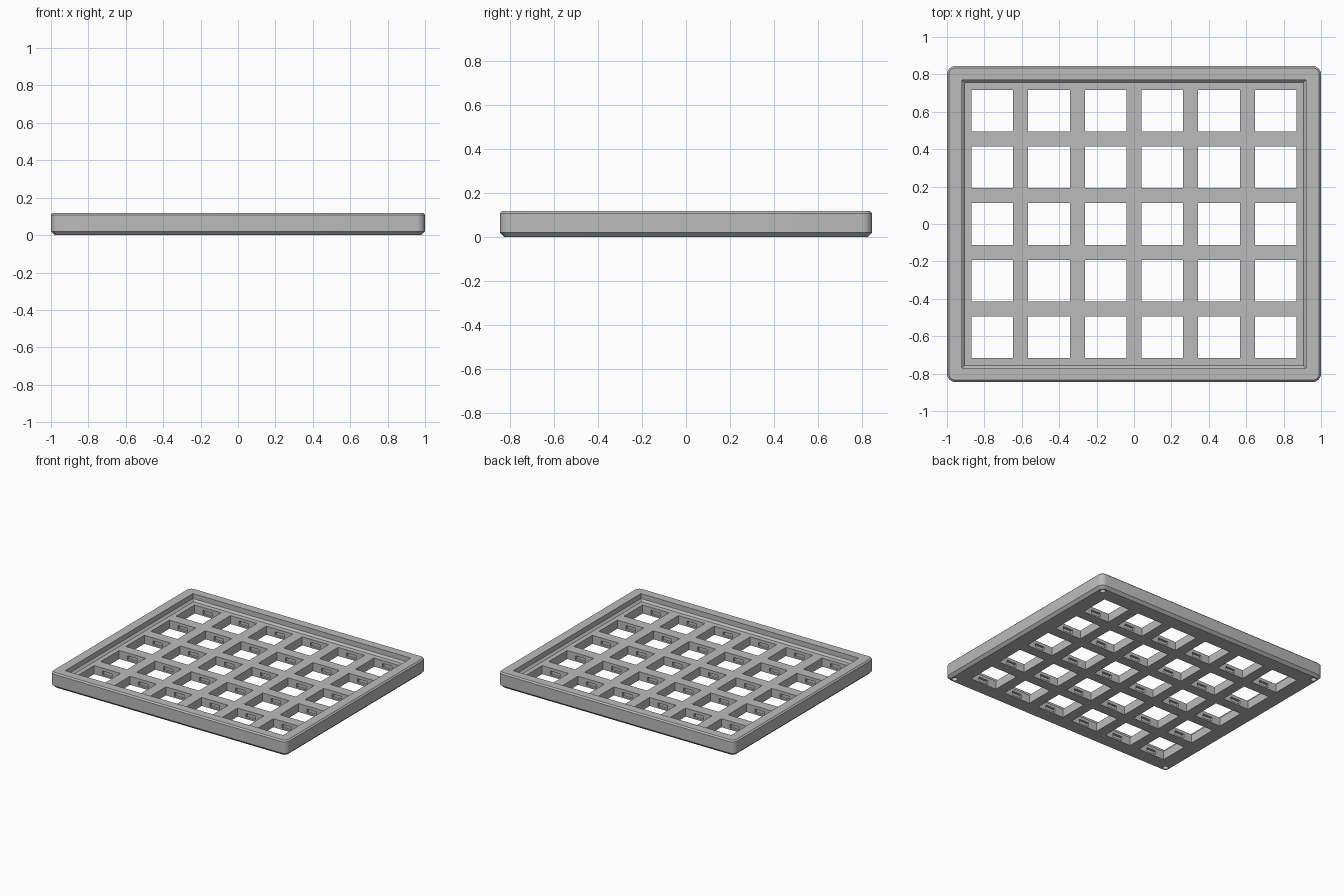
import bpy
import bmesh
import math

if "Cube" in bpy.data.objects:
    bpy.data.objects.remove(bpy.data.objects["Cube"])

PITCH, HOLE = 0.303, 0.223
TOP, FLOOR = 0.118, 0.065

grey = bpy.data.materials.new("mid grey")
grey.diffuse_color = (0.5, 0.5, 0.5, 1)
grey.use_nodes = True
grey.node_tree.nodes["Principled BSDF"].inputs["Base Color"].default_value = grey.diffuse_color


def new_object(name, bm):
    bmesh.ops.recalc_face_normals(bm, faces=bm.faces)
    mesh = bpy.data.meshes.new(name)
    bm.to_mesh(mesh)
    bm.free()
    mesh.materials.append(grey)
    obj = bpy.data.objects.new(name, mesh)
    bpy.context.collection.objects.link(obj)
    return obj


def rounded_rect(hx, hy, r, steps):
    """Corner points of a rectangle, each corner an arc (or one point if r is 0)."""
    if r == 0:
        return [(hx, hy), (-hx, hy), (-hx, -hy), (hx, -hy)]
    pts = []
    for k, (sx, sy) in enumerate([(1, 1), (-1, 1), (-1, -1), (1, -1)]):
        for i in range(steps + 1):
            a = math.pi / 2 * (k + i / steps)
            pts.append((sx * (hx - r) + r * math.cos(a), sy * (hy - r) + r * math.sin(a)))
    return pts


def loft(name, sections):
    """Closed solid through (half_x, half_y, radius, z) sections."""
    bm = bmesh.new()
    rings = [[bm.verts.new((x, y, z)) for x, y in rounded_rect(hx, hy, r, 6)]
             for hx, hy, r, z in sections]
    n = len(rings[0])
    for low, high in zip(rings, rings[1:]):
        for i in range(n):
            j = (i + 1) % n
            bm.faces.new((low[i], low[j], high[j], high[i]))
    bm.faces.new(rings[0])
    bm.faces.new(rings[-1])
    return new_object(name, bm)


def add_box(bm, x, y, z0, z1, sx, sy):
    verts = bmesh.ops.create_cube(bm, size=1)["verts"]
    bmesh.ops.scale(bm, vec=(sx, sy, z1 - z0), verts=verts)
    bmesh.ops.translate(bm, vec=(x, y, (z0 + z1) / 2), verts=verts)


def cut(body, cutter):
    mod = body.modifiers.new("cut", 'BOOLEAN')
    mod.operation = 'DIFFERENCE'
    mod.solver = 'EXACT'
    mod.object = cutter
    bpy.context.view_layer.objects.active = body
    bpy.ops.object.modifier_apply(modifier=mod.name)
    bpy.data.objects.remove(cutter)


# Outer case block with chamfered bottom and top edges
case = loft("switch_plate_case", [
    (0.98, 0.825, 0.027, 0.0),
    (1.0, 0.845, 0.045, 0.02),
    (1.0, 0.845, 0.045, TOP - 0.01),
    (0.99, 0.835, 0.036, TOP),
])

# Sunken well inside the rim
cut(case, loft("well_cutter", [
    (0.905, 0.756, 0, FLOOR),
    (0.92, 0.77, 0, FLOOR + 0.015),
    (0.92, 0.77, 0, TOP + 0.1),
]))

# Grid of square switch holes and the clip notches in their walls
holes, notches = bmesh.new(), bmesh.new()
for col in range(6):
    for row in range(5):
        x, y = (col - 2.5) * PITCH, (row - 2) * PITCH
        add_box(holes, x, y, -0.1, 0.2, HOLE, HOLE)
        add_box(notches, x, y, 0.012, 0.042, 0.08, HOLE + 0.035)
cut(case, new_object("hole_cutter", holes))
cut(case, new_object("notch_cutter", notches))

# Blind round holes under the corners
pegs = bmesh.new()
for sx in (-1, 1):
    for sy in (-1, 1):
        verts = bmesh.ops.create_cone(pegs, cap_ends=True, segments=20, radius1=0.02,
                                      radius2=0.02, depth=0.12)["verts"]
        bmesh.ops.translate(pegs, vec=(sx * 0.952, sy * 0.797, 0), verts=verts)
cut(case, new_object("corner_hole_cutter", pegs))

# Smooth rounded corners, sharp edges elsewhere
bpy.ops.object.select_all(action='DESELECT')
case.select_set(True)
bpy.context.view_layer.objects.active = case
bpy.ops.object.shade_smooth_by_angle(angle=math.radians(25))
